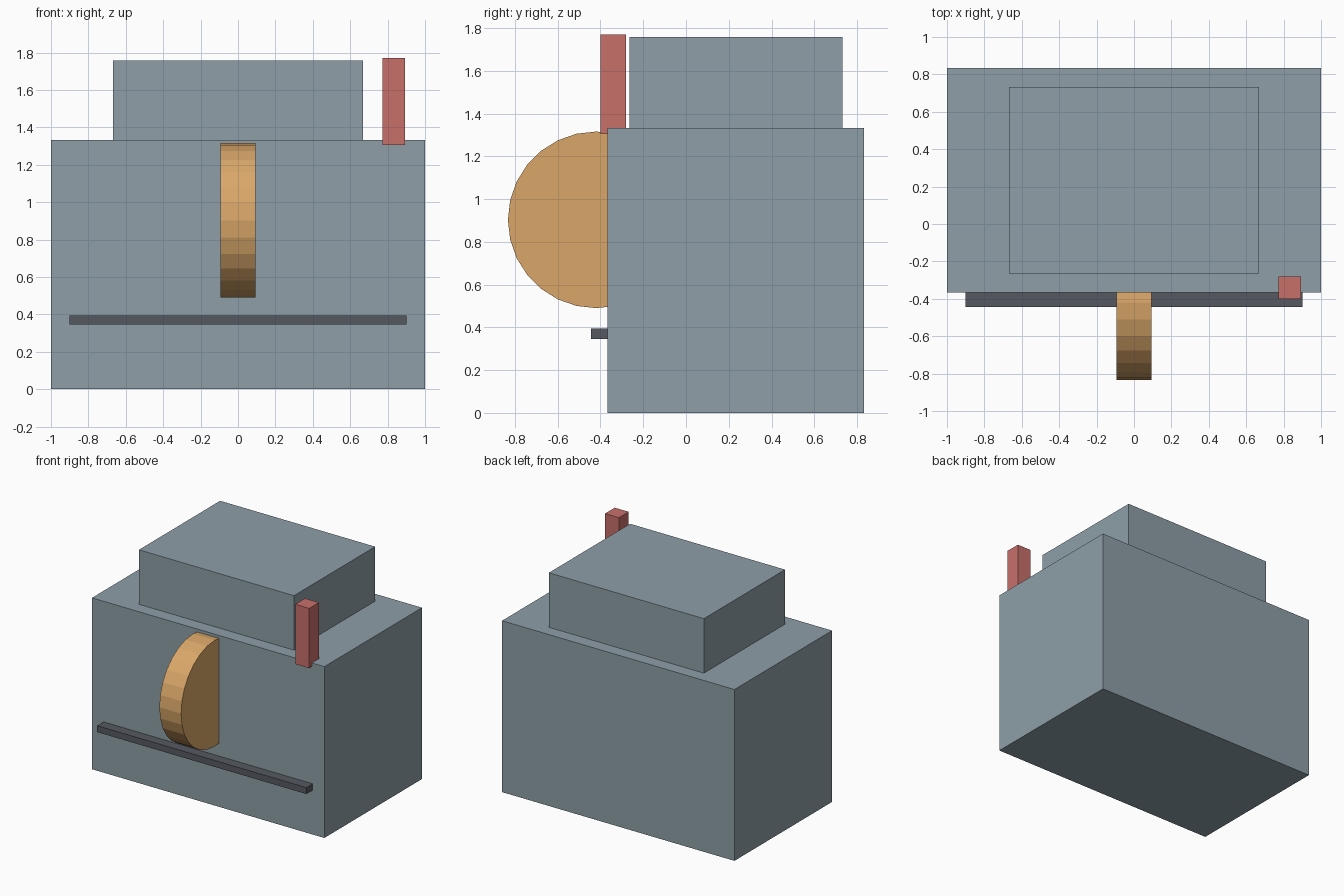
import bpy, math

if "Cube" in bpy.data.objects:
    bpy.data.objects.remove(bpy.data.objects["Cube"])


def material(name, rgb):
    """Flat colour from 0-255 sRGB values, stored as linear."""
    def lin(c):
        c /= 255
        return c / 12.92 if c <= 0.04045 else ((c + 0.055) / 1.055) ** 2.4
    m = bpy.data.materials.new(name)
    m.diffuse_color = (*[lin(c) for c in rgb], 1)
    m.use_nodes = True
    m.node_tree.nodes["Principled BSDF"].inputs["Base Color"].default_value = m.diffuse_color
    return m


def finish(name, mat):
    ob = bpy.context.object
    ob.name = name
    ob.data.materials.append(mat)
    bpy.ops.object.transform_apply(location=False, rotation=True, scale=True)


def box(name, mat, x, y, z):
    """Box from its (min, max) range along each axis."""
    ranges = (x, y, z)
    bpy.ops.mesh.primitive_cube_add(size=1, location=[(a + b) / 2 for a, b in ranges])
    bpy.context.object.scale = [b - a for a, b in ranges]
    finish(name, mat)


grey = material("blue grey", (142, 159, 167))
red = material("soft red", (200, 112, 106))
orange = material("light orange", (218, 167, 105))
dark = material("dark grey", (86, 89, 97))

# Main body and the smaller block on top
box("body", grey, (-1, 1), (-0.367, 0.833), (0, 1.333))
box("upper_block", grey, (-0.667, 0.667), (-0.265, 0.733), (1.333, 1.757))

# Upright post at the front right corner
box("corner_post", red, (0.773, 0.893), (-0.4, -0.28), (1.305, 1.77))

# Thin ledge along the front
box("front_ledge", dark, (-0.9, 0.9), (-0.445, -0.355), (0.345, 0.395))

# Wheel half sunk into the front
bpy.ops.mesh.primitive_cylinder_add(vertices=28, radius=0.413, depth=0.187,
                                    location=(0, -0.42, 0.903),
                                    rotation=(0, math.pi / 2, 0))
finish("front_wheel", orange)
